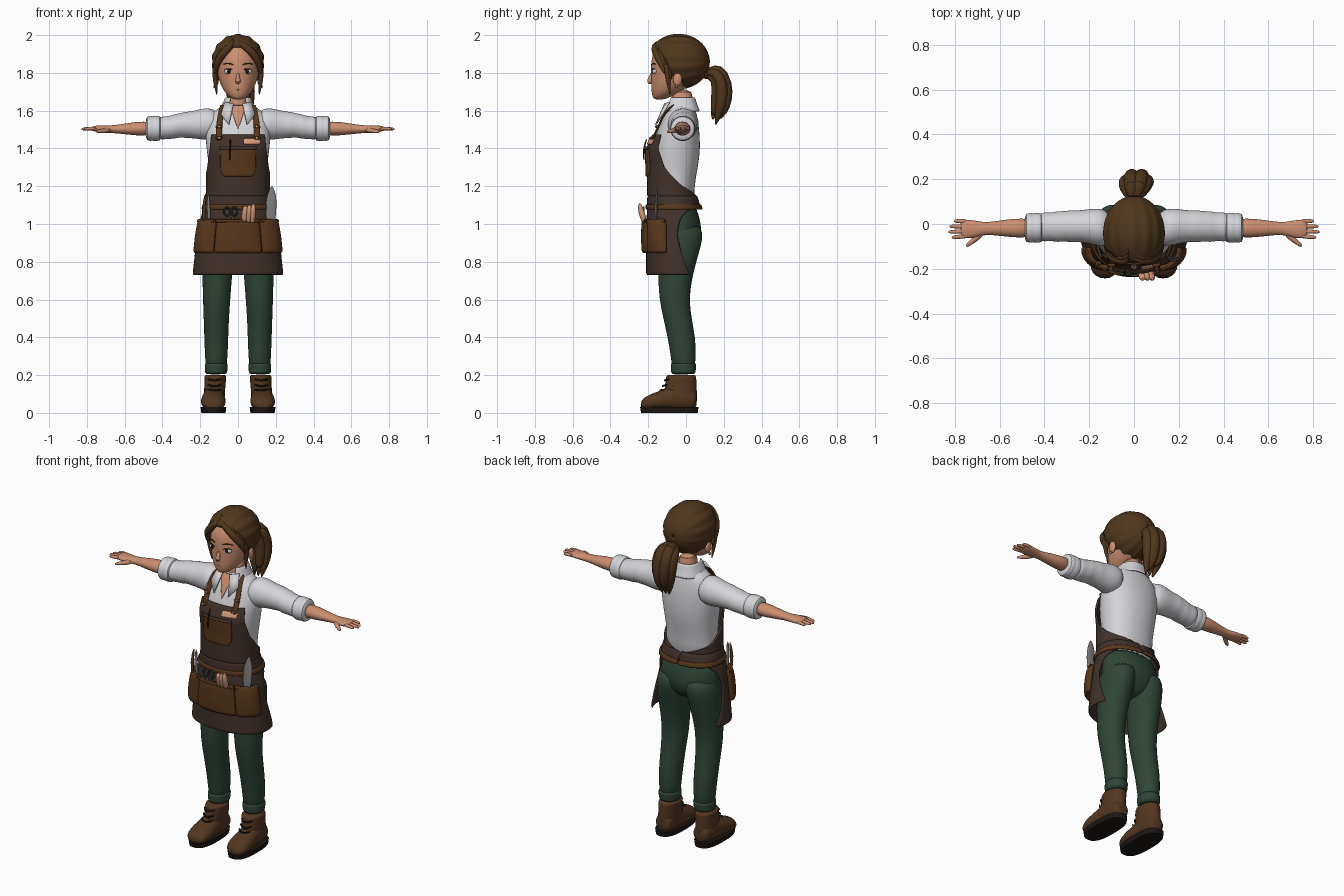
import bpy, bmesh, math
from mathutils import Vector

COLOURS = dict(
    skin=(0.60, 0.27, 0.16), shirt=(0.66, 0.66, 0.69), trousers=(0.028, 0.060, 0.037),
    apron=(0.054, 0.031, 0.023), leather=(0.100, 0.038, 0.011), boot=(0.088, 0.038, 0.015),
    hair=(0.082, 0.038, 0.012), dark=(0.012, 0.008, 0.007), metal=(0.20, 0.20, 0.20),
    salmon=(0.72, 0.34, 0.20))
MATS = {}
for key, c in COLOURS.items():
    MATS[key] = bpy.data.materials.new(key)
    MATS[key].diffuse_color = (*c, 1)
P = 0.9  # roundness of body cross-sections


def finish(name, bm, mat, sub=1, thick=0):
    bmesh.ops.recalc_face_normals(bm, faces=bm.faces)
    me = bpy.data.meshes.new(name)
    bm.to_mesh(me)
    bm.free()
    me.materials.append(MATS[mat])
    ob = bpy.data.objects.new(name, me)
    bpy.context.collection.objects.link(ob)
    if thick:
        m = ob.modifiers.new("thickness", 'SOLIDIFY')
        m.thickness, m.offset = thick, 0
    if sub:
        m = ob.modifiers.new("smooth", 'SUBSURF')
        m.levels = m.render_levels = sub
    bpy.ops.object.select_all(action='DESELECT')
    ob.select_set(True)
    bpy.context.view_layer.objects.active = ob
    bpy.ops.object.shade_smooth_by_angle(angle=math.radians(45))
    return ob


def spow(v, p):
    return math.copysign(abs(v) ** p, v)


def sweep(name, pts, mat, n=16, s=1, axis=None, ref=(0, 1, 0), sub=1, p=1.0):
    """Capped tube through (x, y, z, width, depth); s=-1 flips it to the other side."""
    bm = bmesh.new()
    cs = [Vector((q[0] * s, q[1], q[2])) for q in pts]
    rings = []
    for i, c in enumerate(cs):
        t = Vector(axis) if axis else (cs[min(i + 1, len(cs) - 1)] - cs[max(i - 1, 0)]).normalized()
        side = t.cross(Vector(ref)).normalized()
        up = side.cross(t)
        a, b = pts[i][3], pts[i][-1]
        rings.append([bm.verts.new(c + side * a * spow(math.cos(k * math.tau / n), p)
                                   + up * b * spow(math.sin(k * math.tau / n), p)) for k in range(n)])
    for r0, r1 in zip(rings, rings[1:]):
        for k in range(n):
            bm.faces.new((r0[k], r0[(k + 1) % n], r1[(k + 1) % n], r1[k]))
    bm.faces.new(rings[0])
    bm.faces.new(rings[-1])
    return finish(name, bm, mat, sub)


def column(name, rows, mat, s=1, n=24, sub=1, p=1.0):
    """Upright loft from rows of (z, x centre, half width, front y, back y)."""
    pts = [(x, (f + b) / 2, z, w, (b - f) / 2) for z, x, w, f, b in rows]
    return sweep(name, pts, mat, n, s, (0, 0, 1), (0, 1, 0), sub, p)


def table(rows, z):
    rows = sorted(rows)
    z = min(max(z, rows[0][0]), rows[-1][0])
    for a, b in zip(rows, rows[1:]):
        if z <= b[0]:
            f = (z - a[0]) / (b[0] - a[0])
            return [u + (v - u) * f for u, v in zip(a[1:], b[1:])]


def patch(name, prof, z0, z1, mat, off=0.0, thick=0.012, deg=None, xs=None, bulge=0, nu=24, nv=8, sub=1):
    """Cloth wrapped on a profile, limited by angles from the front (deg) or by x (xs)."""
    bm = bmesh.new()
    grid = []
    for j in range(nv + 1):
        z = z0 + (z1 - z0) * j / nv
        w, f, b = table(prof, z)
        if deg:
            ta, tb = (math.radians(d) for d in deg(z))
        else:
            ta, tb = (math.asin(max(-1, min(1, spow(x / w, 1 / P)))) for x in xs(z))
        row = []
        for i in range(nu + 1):
            t = ta + (tb - ta) * i / nu
            o = off + bulge * (math.sin(math.pi * i / nu) * math.sin(math.pi * (0.15 + 0.7 * j / nv))) ** 0.6
            row.append(bm.verts.new(((w + o) * spow(math.sin(t), P),
                                     (f + b) / 2 - ((b - f) / 2 + o) * spow(math.cos(t), P), z)))
        grid.append(row)
    for a, b in zip(grid, grid[1:]):
        for i in range(nu):
            bm.faces.new((a[i], a[i + 1], b[i + 1], b[i]))
    return finish(name, bm, mat, sub, thick)


def ball(name, loc, size, mat):
    bm = bmesh.new()
    bmesh.ops.create_uvsphere(bm, u_segments=16, v_segments=10, radius=1)
    for v in bm.verts:
        v.co = Vector([l + c * r for l, c, r in zip(loc, v.co, size)])
    return finish(name, bm, mat, 0)


def plate(name, pts, mat, s=1, thick=0.008):
    bm = bmesh.new()
    bm.faces.new([bm.verts.new((x * s, y, z)) for x, y, z in pts])
    return finish(name, bm, mat, 0, thick)


# Shirt torso and neckline
TORSO = [(1.08, .16, -.15, .05), (1.2, .148, -.165, .042), (1.3, .154, -.175, .065), (1.4, .168, -.185, .077),
         (1.5, .178, -.15, .072), (1.57, .165, -.12, .06), (1.61, .11, -.1, .05), (1.64, .06, -.08, .035)]
column("shirt_torso", [(z, 0, w, f, b) for z, w, f, b in TORSO], "shirt", p=P)
patch("neckline", TORSO, 1.5, 1.63, "skin", .006, .004, xs=lambda z: (-(z - 1.498) * .33, (z - 1.498) * .33), nu=8)
COLLAR = [(1.59, .1, -.13, .072), (1.62, .083, -.11, .058), (1.67, .062, -.09, .042)]
patch("collar_band", COLLAR, 1.595, 1.67, "shirt", deg=lambda z: (35, 325), nv=5)
column("neck", [(1.55, 0, .06, -.085, .04), (1.62, 0, .05, -.078, .037), (1.72, 0, .05, -.08, .04)], "skin")

# Trousers
column("trouser_seat", [(1.12, 0, .155, -.15, .045), (1.05, 0, .168, -.15, .068), (.98, 0, .18, -.15, .085),
                        (.92, 0, .182, -.15, .075), (.87, 0, .15, -.13, .04), (.85, 0, .08, -.09, 0)], "trousers")
LEG = [(1.0, .09, .075, -.13, .075), (.95, .093, .09, -.145, .09), (.9, .098, .092, -.15, .085),
       (.8, .107, .086, -.15, .055), (.7, .111, .077, -.147, .03), (.6, .113, .073, -.142, .017),
       (.5, .115, .067, -.12, .03), (.4, .115, .064, -.098, .05), (.3, .115, .06, -.08, .054),
       (.21, .116, .055, -.074, .046)]

# Apron: skirt, waistband, bib, belt, pockets
APRON = [(.73, .235, -.205, .1), (.85, .222, -.205, .1), (1.0, .2, -.205, .095), (1.08, .18, -.2, .075),
         (1.15, .167, -.2, .055), (1.22, .163, -.2, .055), (1.3, .168, -.2, .075), (1.4, .178, -.205, .085),
         (1.48, .182, -.17, .085)]
SKIRT_EDGE = [(.73, 117), (.78, 108), (.86, 98), (.95, 92), (1.02, 98), (1.06, 110), (1.09, 140)]
BIB_EDGE = [(1.14, 180), (1.165, 150), (1.18, 130), (1.21, 105), (1.3, 70), (1.4, 54), (1.475, 49)]


def spread(rows):
    return lambda z: (-table(rows, z)[0], table(rows, z)[0])


patch("apron_skirt", APRON, .73, 1.09, "apron", deg=spread(SKIRT_EDGE), nu=40, nv=16)
patch("apron_waistband", APRON, 1.08, 1.15, "apron", deg=lambda z: (-180, 180), nu=40, nv=3)
patch("apron_bib", APRON, 1.145, 1.475, "apron", deg=spread(BIB_EDGE), nu=40, nv=18)
patch("belt", APRON, 1.075, 1.105, "leather", .008, deg=lambda z: (-180, 180), nu=40, nv=2)
for k, (a, b) in enumerate([(-74, -31), (-30, 30), (31, 74)]):
    patch(f"tool_pocket_{k}", APRON, .845, 1.025, "leather", .009, .024, deg=lambda z: (a, b),
          bulge=.012 if k == 1 else .022, nu=14)
    patch(f"pocket_rim_{k}", APRON, 1.008, 1.026, "leather", .026, .01, deg=lambda z: (a, b), nu=14, nv=2)
patch("bib_pocket", APRON, 1.25, 1.41, "leather", .009, .012,
      xs=lambda z: (-.09 + max(0, 1.28 - z) * .6, .09 - max(0, 1.28 - z) * .6), nu=10)
patch("bib_pocket_rim", APRON, 1.393, 1.412, "apron", .015, .008, xs=lambda z: (-.092, .092), nu=10, nv=2)
patch("name_tag", APRON, 1.42, 1.455, "salmon", .011, .008, xs=lambda z: (.028, .112), nu=6, nv=2)
sweep("pencil", [(-.045, -.222, 1.33, .005), (-.042, -.226, 1.4, .005), (-.04, -.206, 1.455, .004)], "dark", 8)

# Head and face
column("head", [(1.658, 0, .02, -.165, -.12), (1.672, 0, .045, -.177, -.08), (1.70, 0, .072, -.183, -.03),
                (1.74, 0, .095, -.185, .03), (1.80, 0, .111, -.185, .07), (1.86, 0, .116, -.187, .08),
                (1.92, 0, .1, -.17, .07), (1.96, 0, .05, -.12, .03)], "skin", n=32)
sweep("nose", [(0, -.18, 1.80, .007), (0, -.188, 1.775, .01), (0, -.195, 1.755, .016), (0, -.185, 1.742, .01)], "skin", 12)
sweep("mouth", [(-.03, -.172, 1.716, .002), (-.012, -.18, 1.709, .004), (.012, -.18, 1.709, .004),
                (.03, -.172, 1.716, .002)], "leather", 8, ref=(0, 0, 1))

# Hair cap drawn in combed ridges from the tied back toward the hairline
HAIRLINE = [(0, 146), (30, 142), (60, 128), (90, 113), (120, 102), (150, 88), (180, 76)]
bm = bmesh.new()
grid = []
NU, NV = 84, 16
for i in range(NU):
    u = math.tau * i / NU
    end = math.radians(table(HAIRLINE, math.degrees(min(u, math.tau - u)))[0])
    row = []
    for j in range(NV + 1):
        v = 0.05 + (end - 0.05) * j / NV
        r = 1 + 0.022 * math.cos(u * 14) * math.sin(v)
        row.append(bm.verts.new((.132 * r * math.sin(v) * math.sin(u), -.04 + .16 * math.cos(v),
                                 1.86 + .138 * r * math.sin(v) * math.cos(u))))
    grid.append(row)
for i in range(NU):
    a, b = grid[i], grid[(i + 1) % NU]
    for j in range(NV):
        bm.faces.new((a[j], b[j], b[j + 1], a[j + 1]))
finish("hair_cap", bm, "hair", 0, .012)

# Ponytail of strands
sweep("hair_tie", [(0, .09, 1.80, .035), (0, .115, 1.80, .035), (0, .135, 1.80, .03)], "leather", ref=(0, 0, 1))
for k in range(7):
    a = k * math.tau / 6
    r = 0 if k == 6 else 1
    dx, dy = r * math.cos(a) * .042, r * math.sin(a) * .028
    e = .03 * (k % 3)
    sweep(f"ponytail_strand_{k}", [(dx * .3, .11, 1.80 + dy * .4, .02), (.005 + dx, .165 + dy * .5, 1.805 + dy, .034),
                                   (.01 + dx * 1.1, .192 + dy, 1.74, .036), (.015 + dx, .19 + dy, 1.66, .034),
                                   (.02 + dx * .8, .175 + dy, 1.59, .024), (.025 + dx * .5, .155 + dy * .6, 1.52 + e, .003)],
          "hair", 10, ref=(1, 0, 0))

for s, tag in ((1, "left"), (-1, "right")):
    # Face details
    ball(f"eye_{tag}", (s * .05, -.165, 1.808), (.023, .013, .015), "shirt")
    ball(f"iris_{tag}", (s * .049, -.171, 1.808), (.011, .01, .013), "dark")
    sweep(f"lash_{tag}", [(.025, -.18, 1.814, .002), (.047, -.177, 1.824, .004), (.075, -.163, 1.817, .002)], "dark", 8, s, ref=(0, 0, 1))
    sweep(f"brow_{tag}", [(.022, -.185, 1.842, .003), (.05, -.177, 1.853, .005), (.082, -.158, 1.845, .002)], "hair", 8, s, ref=(0, 0, 1))
    ball(f"ear_{tag}", (s * .116, -.045, 1.765), (.014, .024, .035), "skin")
    ball(f"earring_{tag}", (s * .124, -.05, 1.728), (.007, .007, .009), "metal")
    # Swept fringe and side locks
    for k in range(3):
        o = k * .016
        sweep(f"fringe_{tag}_{k}", [(-.025 * s, -.14 + o, 1.965 + o * .6, .008), (.035, -.172 + o, 1.945 + o * .5, .02),
                                    (.085, -.158 + o, 1.90, .024), (.114, -.13 + o, 1.85, .02),
                                    (.124, -.108 + o, 1.79 - o, .006)], "hair", 10, s, ref=(1, 0, 0))
    sweep(f"side_lock_{tag}", [(.118, -.11, 1.86, .016), (.125, -.098, 1.79, .014), (.117, -.09, 1.73, .01),
                               (.112, -.085, 1.68, .002)], "hair", 10, s)
    # Collar points, apron strap and buckle
    plate(f"collar_point_{tag}", [(.024, -.112, 1.635), (.07, -.088, 1.645), (.09, -.126, 1.58), (.048, -.16, 1.525)], "shirt", s)
    sweep(f"strap_{tag}", [(.1, -.178, 1.44, .017, .006), (.1, -.162, 1.485, .017, .006), (.1, -.138, 1.53, .016, .006),
                           (.09, -.116, 1.59, .016, .006), (.08, -.06, 1.635, .015, .006)], "leather", 12, s)
    for z, y in ((1.455, -.183), (1.515, -.152)):
        ball(f"buckle_{tag}", (s * .1, y, z), (.019, .009, .009), "leather")
        ball(f"rivet_{tag}", (s * .1, y - .008, z), (.006, .005, .006), "salmon")
    # Sleeve with folds, rolled cuff, forearm
    X = (1, 0, 0)
    Z = (0, 0, 1)
    sweep(f"sleeve_{tag}", [(.1, -.02, 1.53, .08, .07), (.16, -.015, 1.53, .085, .088), (.2, -.01, 1.528, .078, .08),
                            (.25, -.01, 1.525, .07, .071), (.28, -.01, 1.525, .074, .07), (.31, -.01, 1.522, .067, .064),
                            (.34, -.012, 1.516, .071, .066), (.37, -.012, 1.51, .063, .06), (.4, -.013, 1.508, .067, .062),
                            (.43, -.015, 1.506, .06, .058)], "shirt", 20, s, X, Z)
    sweep(f"rolled_cuff_{tag}", [(.405, -.017, 1.506, .05), (.41, -.017, 1.506, .067), (.445, -.017, 1.506, .069),
                                 (.452, -.017, 1.506, .064), (.46, -.017, 1.506, .068), (.483, -.018, 1.506, .065),
                                 (.488, -.018, 1.506, .047)], "shirt", 20, s, X, Z)
    sweep(f"forearm_{tag}", [(.45, -.018, 1.505, .046, .041), (.54, -.018, 1.505, .043, .037), (.61, -.019, 1.503, .033, .027),
                             (.66, -.02, 1.502, .028, .021), (.69, -.022, 1.502, .034, .02), (.73, -.023, 1.504, .043, .019),
                             (.765, -.022, 1.505, .042, .015), (.775, -.022, 1.505, .035, .009)], "skin", 16, s, X, Z)
    for k, end in enumerate((.805, .825, .83, .815)):
        y = .012 - k * .022
        sweep(f"finger_{tag}_{k}", [(.74, y, 1.505, .011), (.78, y * 1.05, 1.506, .0105), (end - .01, y * 1.1, 1.503, .009),
                                    (end, y * 1.1, 1.502, .004)], "skin", 8, s, ref=Z)
    sweep(f"thumb_{tag}", [(.675, -.035, 1.5, .015), (.705, -.064, 1.494, .015), (.735, -.088, 1.49, .011),
                           (.752, -.101, 1.488, .005)], "skin", 8, s, ref=Z)
    # Trouser leg, turn-up
    column(f"trouser_leg_{tag}", LEG, "trousers", s)
    column(f"turn_up_{tag}", [(.205, .116, .05, -.07, .04), (.208, .116, .06, -.08, .052), (.26, .115, .063, -.083, .056),
                              (.265, .115, .055, -.075, .05)], "trousers", s)
    # Boot
    column(f"boot_shaft_{tag}", [(.04, .125, .055, -.1, .06), (.1, .125, .056, -.12, .06), (.15, .122, .056, -.11, .055),
                                 (.195, .12, .06, -.108, .056), (.203, .12, .052, -.098, .048)], "boot", s)
    sweep(f"boot_foot_{tag}", [(.125, .058, .07, .03, .03), (.125, .045, .07, .05, .052), (.126, 0, .08, .056, .07),
                               (.128, -.07, .08, .059, .068), (.13, -.13, .066, .065, .054), (.131, -.18, .057, .068, .046),
                               (.131, -.22, .048, .056, .035), (.131, -.24, .042, .03, .02)], "boot", 20, s, (0, 1, 0), Z)
    column(f"boot_sole_{tag}", [(0, .13, .064, -.238, .062), (.03, .13, .068, -.243, .066)], "dark", s, 28, 0, .75)
    for k, (y, z) in enumerate(((-.112, .172), (-.122, .142), (-.136, .118))):
        sweep(f"lace_{tag}_{k}", [(.085, y + .025, z + .008, .005), (.11, y - .002, z, .006), (.14, y - .002, z, .006),
                                  (.163, y + .025, z + .008, .005)], "dark", 8, s, ref=Z)

# Tools in the pockets
column("trowel_blade", [(.99, .172, .026, -.17, -.155), (1.1, .175, .03, -.168, -.15), (1.16, .178, .024, -.16, -.146),
                        (1.2, .18, .004, -.154, -.148)], "metal")
for k, x in enumerate((-.178, -.15)):
    sweep(f"plier_handle_{k}", [(x, -.175, 1.0, .009), (x - .006, -.178, 1.08, .01), (-.164 + (x + .164) * .5, -.172, 1.165, .006)],
          "metal" if k else "leather", 10)
for k, x in enumerate((-.058, -.02)):
    ring = [(x + .017 * math.cos(a * .7), -.224, 1.066 + .024 * math.sin(a * .7), .006) for a in range(10)]
    sweep(f"snip_handle_{k}", ring, "trousers", 8)
    sweep(f"snip_blade_{k}", [(x, -.222, 1.05, .007), (-.04, -.22, 1.0, .006)], "metal", 8)
for k, x in enumerate((.035, .056, .077)):
    sweep(f"glove_{k}", [(x - .002, -.215, 1.0, .014), (x, -.233, 1.05, .018), (x + .004, -.242, 1.088, .014),
                         (x + .006, -.246, 1.11 - .008 * (2 - k), .006)], "salmon", 10)
